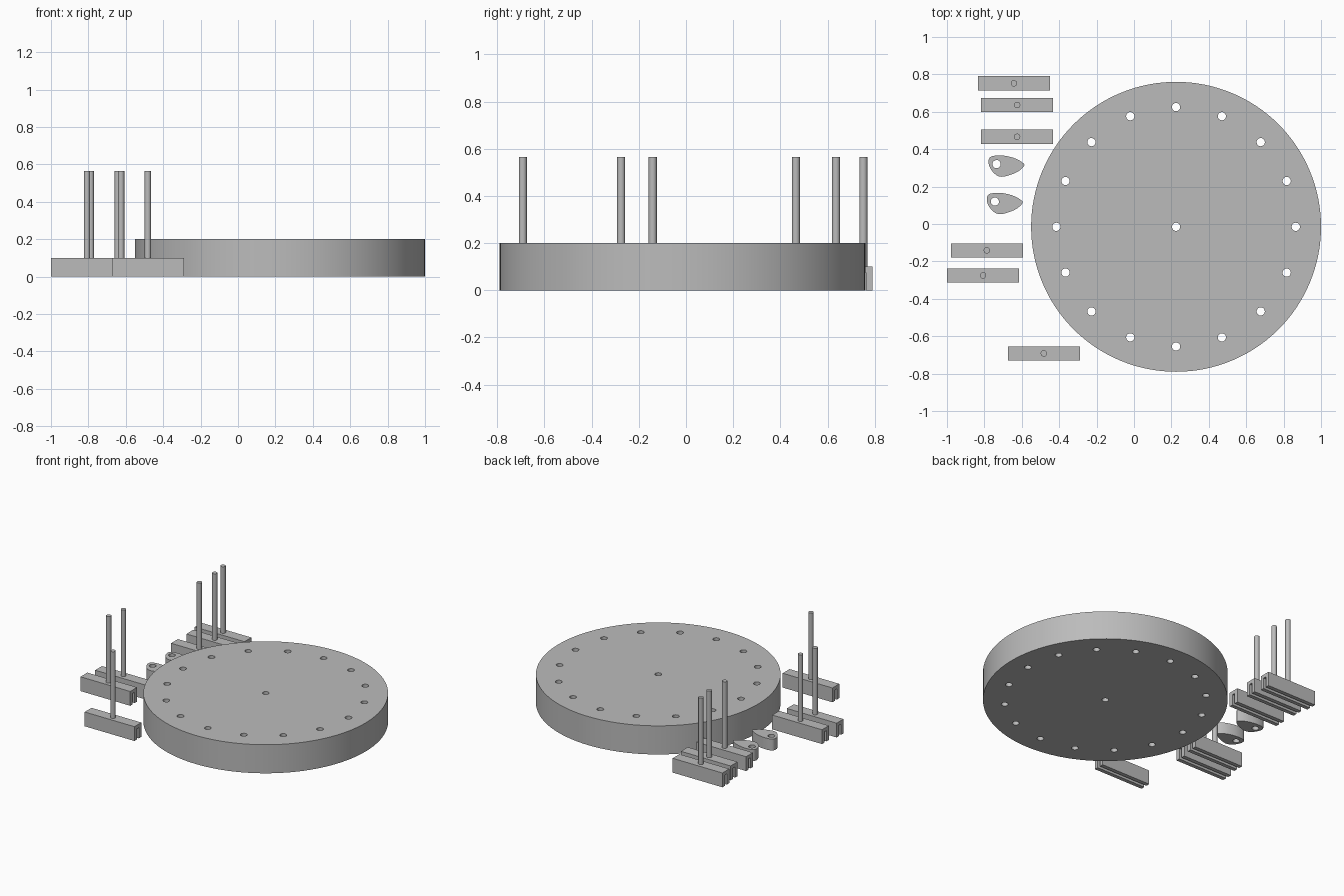
import bpy, bmesh
from math import sin, cos, pi, radians
from mathutils import Vector, Matrix

if "Cube" in bpy.data.objects:
    bpy.data.objects.remove(bpy.data.objects["Cube"])

grey = bpy.data.materials.new("plain_grey")
grey.use_nodes = True
grey.diffuse_color = (0.5, 0.5, 0.5, 1)
grey.node_tree.nodes["Principled BSDF"].inputs["Base Color"].default_value = grey.diffuse_color


def circle(cx, cy, r, n):
    return [(cx + r * cos(2 * pi * i / n), cy + r * sin(2 * pi * i / n)) for i in range(n)]


def smooth_loop(pts, steps=6):
    """Closed spline through the given points."""
    out, n = [], len(pts)
    for i in range(n):
        a, b, c, d = (Vector(pts[(i + k) % n]) for k in (-1, 0, 1, 2))
        for s in range(steps):
            t = s / steps
            p = b + (c - a) * t / 2 + (a * 2 - b * 5 + c * 4 - d) * t * t / 2 \
                + (b * 3 - a - c * 3 + d) * t ** 3 / 2
            out.append((p.x, p.y))
    return out


def prism(name, loops, height, matrix):
    """Extrude an outline, with any hole loops, upward and place it."""
    bm = bmesh.new()
    for loop in loops:
        verts = [bm.verts.new((x, y, 0)) for x, y in loop]
        for i, v in enumerate(verts):
            bm.edges.new((v, verts[i - 1]))
    bmesh.ops.triangle_fill(bm, edges=bm.edges[:], use_beauty=True, normal=(0, 0, 1))
    base = bm.faces[:]
    ext = bmesh.ops.extrude_face_region(bm, geom=base, use_keep_orig=True)
    top = [g for g in ext["geom"] if isinstance(g, bmesh.types.BMVert)]
    bmesh.ops.translate(bm, verts=top, vec=(0, 0, height))
    bmesh.ops.recalc_face_normals(bm, faces=bm.faces[:])
    bm.transform(matrix)
    mesh = bpy.data.meshes.new(name)
    bm.to_mesh(mesh)
    bm.free()
    mesh.materials.append(grey)
    obj = bpy.data.objects.new(name, mesh)
    bpy.context.collection.objects.link(obj)
    bpy.ops.object.select_all(action="DESELECT")
    obj.select_set(True)
    bpy.context.view_layer.objects.active = obj
    bpy.ops.object.shade_smooth_by_angle(angle=radians(30))
    return obj


# Round plate with a ring of through holes and a centre hole
HOLE = 0.022
ring = [circle(x, y, HOLE, 24) for x, y in circle(0, 0, 0.64, 16)]
prism("round_plate", [circle(0, 0, 0.775, 128), circle(0, 0, HOLE, 24)] + ring,
      0.2, Matrix.Translation((0.225, -0.015, 0)))

# Slider bars with a groove underneath, each carrying an upright pin
LENGTH, HALF, TALL = 0.385, 0.038, 0.1
SLOT, DEPTH = 0.011, 0.075
half_profile = [(SLOT, DEPTH), (SLOT, 0), (HALF, 0), (HALF, TALL)]
profile = half_profile + [(-y, z) for y, z in reversed(half_profile)]
along_x = Matrix(((0, 0, 1, -LENGTH / 2), (1, 0, 0, 0), (0, 1, 0, 0), (0, 0, 0, 1)))
places = [(-0.642, 0.752), (-0.625, 0.636), (-0.625, 0.466),
          (-0.787, -0.141), (-0.807, -0.275), (-0.482, -0.692)]
for i, (x, y) in enumerate(places, 1):
    prism(f"slider_bar_{i}", [profile], TALL, Matrix.Translation((x, y, 0)) @ along_x).data.transform(
        Matrix.Translation((x, y, 0)) @ Matrix.Diagonal((LENGTH / TALL, 1, 1, 1))
        @ Matrix.Translation((-x + LENGTH / 2 - TALL / 2, -y, 0)))
    prism(f"pin_{i}", [circle(0, 0, 0.017, 32)], 0.565 - DEPTH, Matrix.Translation((x, y, DEPTH)))

# Egg-shaped cams, pivot hole at the blunt end
egg = smooth_loop([(-0.043, 0.016), (-0.027, 0.041), (0.032, 0.046), (0.096, 0.032),
                   (0.142, 0.006), (0.146, -0.011), (0.112, -0.041), (0.059, -0.062),
                   (0.021, -0.067), (-0.008, -0.053), (-0.034, -0.021)])
for i, (x, y) in enumerate([(-0.735, 0.32), (-0.744, 0.12)], 1):
    prism(f"cam_{i}", [egg, circle(0, 0, HOLE, 24)], 0.08, Matrix.Translation((x, y, 0)))
